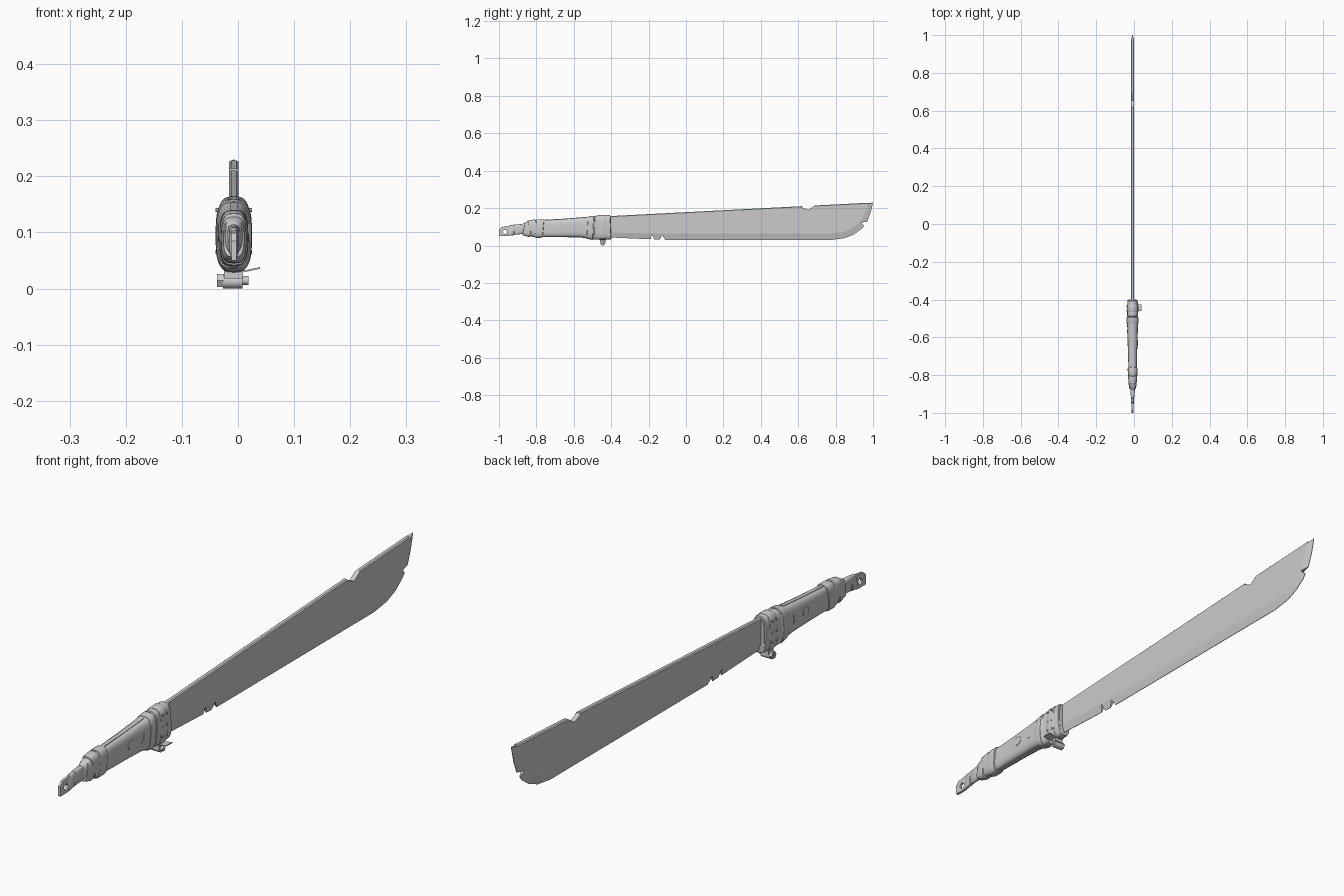
import bpy, bmesh
from math import cos, sin, pi, copysign
from mathutils import Matrix, Vector

if "Cube" in bpy.data.objects:
    bpy.data.objects.remove(bpy.data.objects["Cube"])

CX = -0.0075  # centre plane of the machete


def finish(name, bm, smooth=True):
    bmesh.ops.recalc_face_normals(bm, faces=bm.faces)
    me = bpy.data.meshes.new(name)
    bm.to_mesh(me)
    bm.free()
    ob = bpy.data.objects.new(name, me)
    bpy.context.collection.objects.link(ob)
    bpy.ops.object.select_all(action='DESELECT')
    bpy.context.view_layer.objects.active = ob
    ob.select_set(True)
    if smooth:
        bpy.ops.object.shade_smooth_by_angle(angle=0.6)
    return ob


def loft(name, rings, smooth=True):
    bm = bmesh.new()
    vs = [[bm.verts.new(p) for p in r] for r in rings]
    n = len(vs[0])
    for a, b in zip(vs, vs[1:]):
        for i in range(n):
            j = (i + 1) % n
            bm.faces.new((a[i], a[j], b[j], b[i]))
    bm.faces.new(vs[0])
    bm.faces.new(vs[-1][::-1])
    return finish(name, bm, smooth)


def prism(name, pts, half):
    return loft(name, [[(CX + s * half, y, z) for y, z in pts] for s in (-1, 1)], False)


def rod(name, x0, x1, y, z, r, seg=20):
    ring = [(r * cos(2 * pi * i / seg), r * sin(2 * pi * i / seg)) for i in range(seg)]
    return loft(name, [[(x, y + a, z + b) for a, b in ring] for x in (x0, x1)])


def box(name, lo, hi, rot=0):
    bm = bmesh.new()
    lo, hi = Vector(lo), Vector(hi)
    bmesh.ops.create_cube(bm, size=1, matrix=Matrix.Translation((lo + hi) / 2)
                          @ Matrix.Rotation(rot, 4, 'Y') @ Matrix.Diagonal((*(hi - lo), 1)))
    return finish(name, bm, False)


def cut(ob, cutter):
    m = ob.modifiers.new("cut", 'BOOLEAN')
    m.operation, m.solver, m.object = 'DIFFERENCE', 'EXACT', cutter
    cutter.hide_render = True
    bpy.context.view_layer.objects.active = ob
    bpy.ops.object.modifier_apply(modifier=m.name)
    bpy.data.objects.remove(cutter)


def oval(y, zb, zt, hw, skew=0, p=3.2, n=36):
    out, zc, hz = [], (zb + zt) / 2, (zt - zb) / 2
    for i in range(n):
        c, s = cos(2 * pi * i / n), sin(2 * pi * i / n)
        z = zc + hz * copysign(abs(s) ** (2 / p), s)
        out.append((CX + hw * copysign(abs(c) ** (2 / p), c), y + skew * (z - zc), z))
    return out


# Blade: bevelled cutting edge, flat cheeks, chamfered spine
edge = [(1, .23), (.987, .175), (.968, .125), (.94, .09), (.9, .06), (.85, .04),
        (.78, .03), (-.11, .03), (-.43, .044)]
bev = [(.972, .222), (.958, .178), (.942, .145), (.915, .112), (.88, .086), (.84, .071),
       (.78, .065), (-.11, .063), (-.43, .07)]
T = .0087
rings = []
for (ey, ez), (by, bz) in zip(edge, bev):
    sz = .157 + .0517 * (by + .41)
    half = [(.001, ey, ez), (T, by, bz), (T, by, sz - .003), (T * .6, by, sz)]
    rings.append([(CX + x, y, z) for x, y, z in half] + [(CX - x, y, z) for x, y, z in half[::-1]])
blade = loft("blade", rings, False)

# Chips and notches in the blade
for pts in ([(.615, .225), (.62, .206), (.632, .198), (.655, .19), (.69, .214), (.69, .235)],
            [(.98, .128), (.934, .123), (.962, .095)],
            [(-.105, .02), (-.128, .056), (-.145, .02)],
            [(-.165, .02), (-.182, .062), (-.192, .02)]):
    cut(blade, prism("notch_cutter", pts, .03))

# Grip: y, bottom, top, half width
grip_prof = [(-.877, .068, .112, .011), (-.87, .06, .119, .015), (-.84, .05, .13, .019),
             (-.8, .045, .136, .021), (-.745, .046, .136, .0225), (-.65, .046, .142, .025),
             (-.56, .044, .149, .0275), (-.53, .039, .152, .029), (-.51, .033, .156, .031),
             (-.495, .032, .157, .030), (-.487, .036, .154, .024), (-.4, .037, .158, .022)]
loft("grip", [oval(*s) for s in grip_prof])


def at(y):
    for a, b in zip(grip_prof, grip_prof[1:]):
        if y <= b[0]:
            t = (y - a[0]) / (b[0] - a[0])
            return [p + (q - p) * t for p, q in zip(a[1:], b[1:])]
    return grip_prof[-1][1:]


def band(name, y0, y1, grow, skew=0):
    st = []
    for y, g in ((y0, -.001), (y0 + .002, grow * .8), (y0 + .006, grow),
                 (y1 - .006, grow), (y1 - .002, grow * .8), (y1, -.001)):
        b, t, w = at(y)
        st.append(oval(y, b - g, t + g, w + g, skew))
    return loft(name, st)


# Tape wraps along the grip, some wound at a slant
for name, y0, y1, g, k in (("rear_wrap", -.868, -.825, .003, .25),
                           ("rear_cross_wrap", -.835, -.79, .003, -.3),
                           ("middle_wrap", -.805, -.762, .004, .1),
                           ("front_wrap", -.528, -.495, .002, .05),
                           ("collar_wrap_rear", -.491, -.455, .005, .04),
                           ("collar_wrap_front", -.445, -.402, .005, -.05),
                           ("clamp_band", -.468, -.425, .0075, 0)):
    band(name, y0, y1, g, k)

# Full tang showing along top and bottom of the grip
loft("tang_strip", [[(CX + sx * .007, y, z) for sx, z in
                     ((-1, b - .0015), (1, b - .0015), (1, t + .0015), (-1, t + .0015))]
                    for y in (-.76, -.65, -.56, -.53) for b, t, w in [at(y)]], False)

# Grip rivet and a row of clamp rivets, on both sides
rod("grip_rivet", CX - .0275, CX + .0275, -.63, .1, .017, 24)
for y in (-.458, -.435):
    for z in (.065, .1, .14):
        rod("clamp_rivet", CX - .0325, CX + .0325, y, z, .004, 10)

# Small bracket-shaped groove strips on the grip
box("grip_mark_upright", (CX - .0285, -.562, .085), (CX + .0285, -.558, .115))
box("grip_mark_foot", (CX - .0285, -.576, .085), (CX + .0285, -.558, .089))

# Tang end plate with lanyard hole, and wraps over it
plate = prism("tang_plate", [(-1, .05), (-.96, .05), (-.86, .068), (-.86, .112),
                             (-.955, .103), (-.985, .099), (-1, .085)], .0045)
cut(plate, rod("hole_cutter", -.06, .06, -.968, .072, .011))
loft("tang_wrap_rear", [oval(y, b, t, w, .15) for y, b, t, w in (
    (-.953, .055, .103, .004), (-.948, .052, .108, .0075), (-.92, .055, .111, .0085),
    (-.915, .06, .107, .005))])
loft("tang_wrap_front", [oval(y, b, t, w, -.2) for y, b, t, w in (
    (-.922, .06, .106, .005), (-.917, .057, .111, .009), (-.88, .062, .114, .012),
    (-.868, .066, .112, .011))])

# Clamp screw under the collar, with slotted head and loose band end
rod("screw_housing", -.027, .008, -.445, .0125, .0125)
head = rod("screw_head", -.037, -.026, -.445, .0145, .0135, 6)
cut(head, box("slot_cutter", (-.045, -.447, -.01), (-.033, -.443, .04)))
rod("screw_tip", .007, .0185, -.445, .0145, .008, 12)
box("housing_saddle", (-.025, -.46, .018), (.009, -.43, .034))
box("loose_band_end", (.004, -.46, .0315), (.0395, -.427, .0345), -.2)
